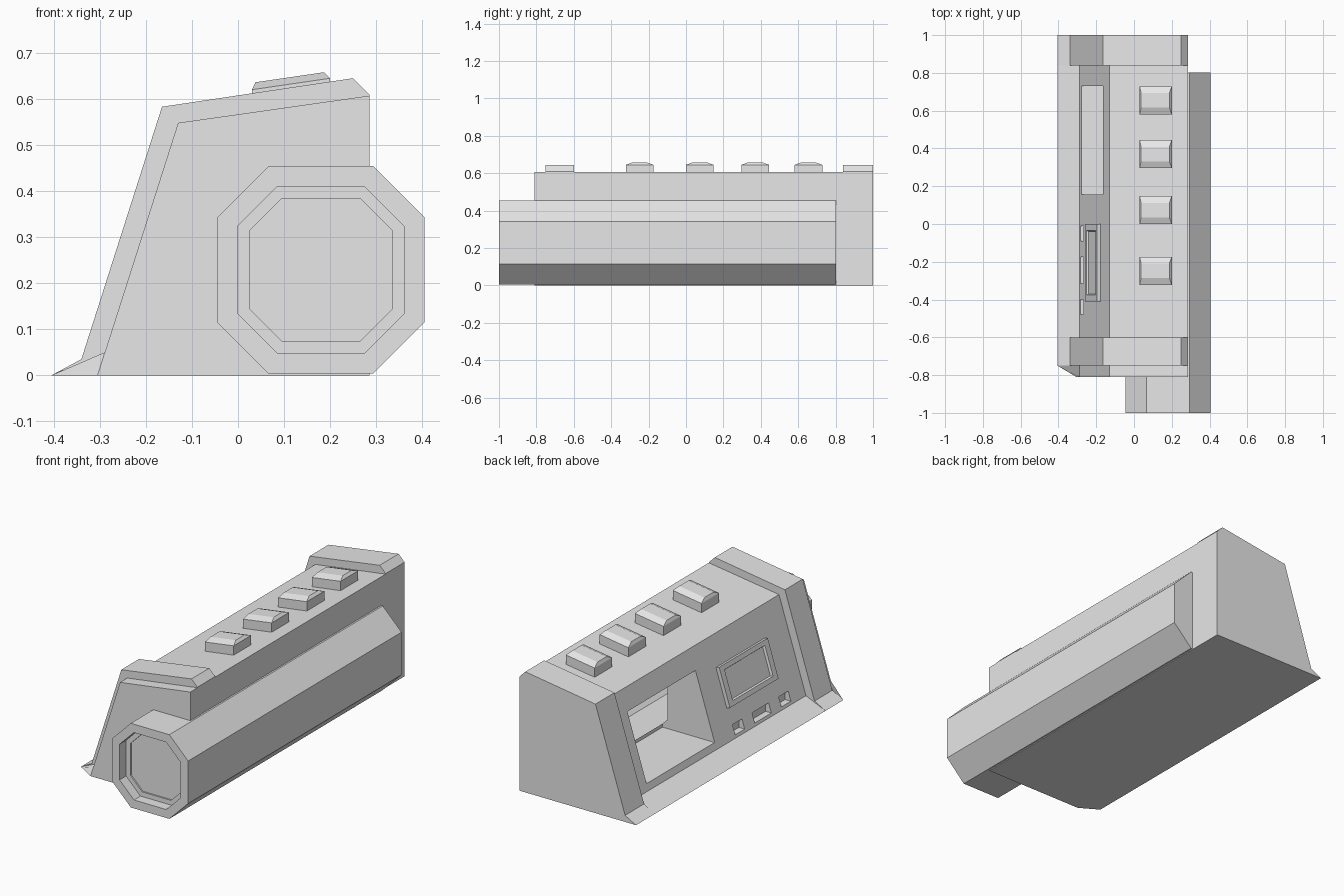
import bpy, bmesh
from mathutils import Vector

if "Cube" in bpy.data.objects:
    bpy.data.objects.remove(bpy.data.objects["Cube"])

mat = bpy.data.materials.new("plain grey")
mat.diffuse_color = (0.8, 0.8, 0.8, 1)
mat.use_nodes = True
mat.node_tree.nodes["Principled BSDF"].inputs["Base Color"].default_value = mat.diffuse_color


def loft(name, rings):
    """Closed solid through rings with equal point counts."""
    bm = bmesh.new()
    vs = [[bm.verts.new(p) for p in r] for r in rings]
    n = len(rings[0])
    for a, b in zip(vs, vs[1:]):
        for i in range(n):
            j = (i + 1) % n
            bm.faces.new((a[i], a[j], b[j], b[i]))
    bm.faces.new(vs[0])
    bm.faces.new(vs[-1])
    bmesh.ops.recalc_face_normals(bm, faces=bm.faces)
    me = bpy.data.meshes.new(name)
    bm.to_mesh(me)
    bm.free()
    me.materials.append(mat)
    ob = bpy.data.objects.new(name, me)
    bpy.context.collection.objects.link(ob)
    return ob


def prism(name, profile, y0, y1):
    return loft(name, [[(x, y, z) for x, z in profile] for y in (y0, y1)])


def box(name, x0, x1, y0, y1, z0, z1):
    return prism(name, [(x0, z0), (x1, z0), (x1, z1), (x0, z1)], y0, y1)


def octagon(inset):
    h, c = 0.225 - inset, 0.114 - inset * 0.414
    pts = [(c, h), (h, c), (h, -c), (c, -h), (-c, -h), (-h, -c), (-h, c), (-c, h)]
    return [(0.18 + x, 0.229 + z) for x, z in pts]


def cut(ob, *cutters):
    for c in cutters:
        c.hide_render = True
        c.hide_viewport = True
        c.display_type = 'WIRE'
        m = ob.modifiers.new("cut", 'BOOLEAN')
        m.operation = 'DIFFERENCE'
        m.solver = 'EXACT'
        m.object = c


# main housing
body = prism("housing", [(-0.305, 0), (-0.13, 0.548), (0.285, 0.607), (0.285, 0)], -0.81, 0.995)

# raised end collars
collar = [(-0.405, 0), (-0.34, 0.035), (-0.165, 0.583), (0.25, 0.645), (0.285, 0.61), (0.285, 0)]
prism("back_collar", collar, 0.84, 1.0)
prism("front_collar", collar, -0.75, -0.60)

# sloping foot along the left side, clipped at the front corner
tri = [(-0.405, 0), (-0.289, 0.05), (-0.25, 0)]
loft("foot_lip", [[(x, 0.99, z) for x, z in tri],
                  [(x, -0.75, z) for x, z in tri],
                  [(max(x, -0.305), -0.81, z) for x, z in tri]])

# eight-sided tube with stepped front recess
tube = prism("tube", octagon(0), -1.0, 0.803)
hollow = prism("tube_hollow_cutter", octagon(0.045), -0.90, 0.75)
window = box("window_cutter", -0.6, 0.03, 0.155, 0.73, 0.085, 0.44)
cut(tube,
    prism("recess_cutter", octagon(0.045), -1.1, -0.945),
    prism("lens_cutter", octagon(0.07), -1.1, -0.937),
    hollow, window)

# openings in the housing: side window and three small notches
cut(body, hollow, window)
for y, w in ((-0.05, 0.08), (-0.245, 0.14), (-0.44, 0.08)):
    cut(body, box("notch_cutter", -0.4, -0.25, y - w / 2, y + w / 2, 0.065, 0.115))

# screen frame on the sloping side with a sunken panel
up = Vector((0.175, 0, 0.548)).normalized()
out = Vector((-up.z, 0, up.x))
base = Vector((-0.305, -0.205, 0)) + up * 0.315


def screen_ring(hy, hu, d):
    return [base + Vector((0, sy * hy, 0)) + up * su * hu + out * d
            for sy, su in ((-1, -1), (1, -1), (1, 1), (-1, 1))]


loft("screen", [screen_ring(0.205, 0.105, -0.02), screen_ring(0.205, 0.105, 0.02),
                screen_ring(0.17, 0.08, 0.02), screen_ring(0.165, 0.075, 0.008)])


# four domed buttons along the top
def button_ring(y, x0, x1, hy, h):
    return [(x, y + s * hy, 0.57 + 0.146 * (x - 0.03) + h)
            for x, s in ((x0, -1), (x1, -1), (x1, 1), (x0, 1))]


for y in (-0.248, 0.073, 0.37, 0.655):
    loft("top_button", [button_ring(y, 0.03, 0.2, 0.074, -0.03),
                        button_ring(y, 0.03, 0.2, 0.074, 0.05),
                        button_ring(y, 0.038, 0.187, 0.038, 0.065)])
